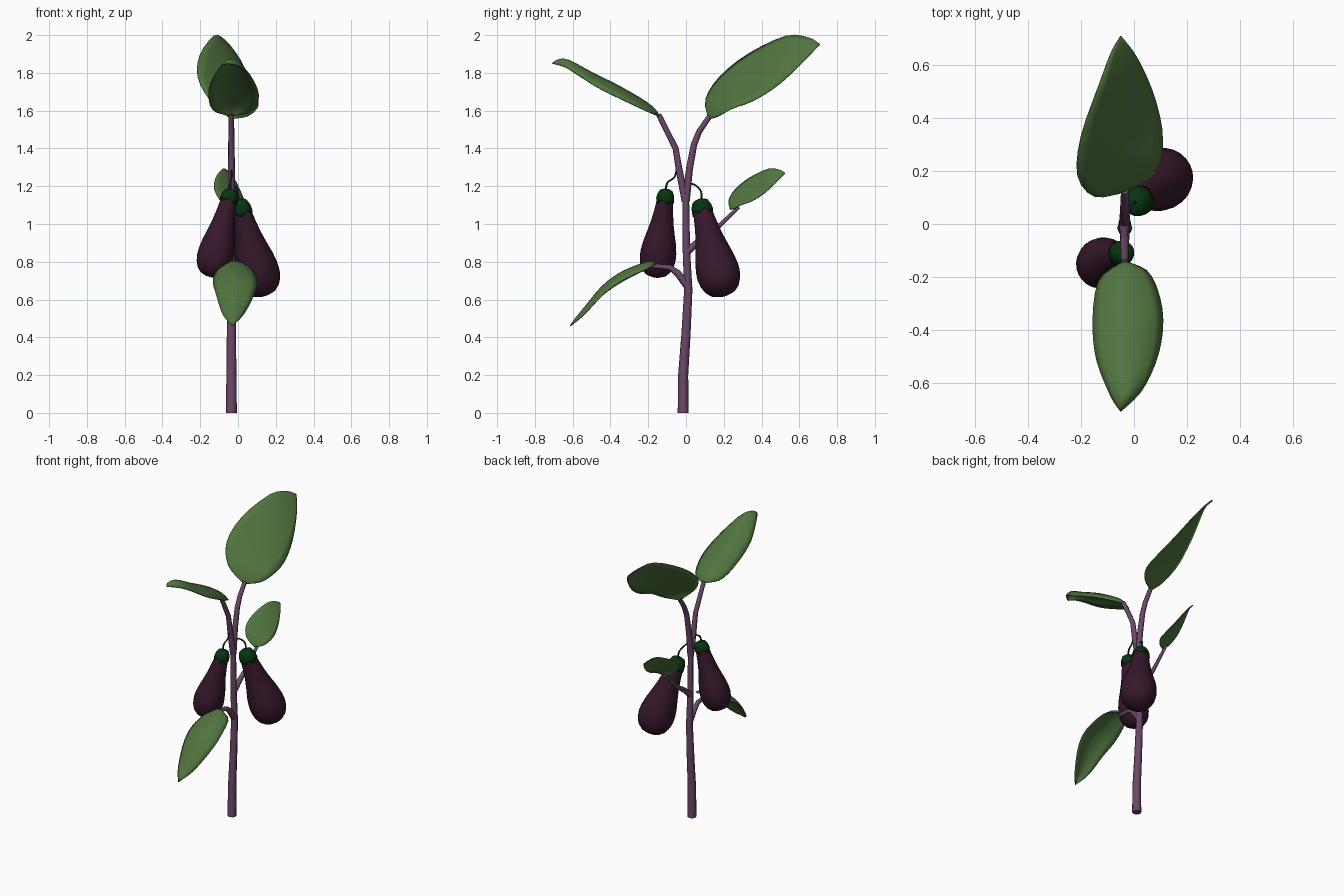
import bpy, bmesh, math
from mathutils import Vector

if "Cube" in bpy.data.objects:
    bpy.data.objects.remove(bpy.data.objects["Cube"])


def material(name, rgb):
    m = bpy.data.materials.new(name)
    m.diffuse_color = (*rgb, 1)
    m.use_nodes = True
    m.node_tree.nodes["Principled BSDF"].inputs["Base Color"].default_value = m.diffuse_color
    return m


STEM = material("stem purple", (0.15, 0.065, 0.14))
LEAF = material("leaf green", (0.08, 0.175, 0.05))
FRUIT = material("fruit purple", (0.038, 0.009, 0.025))
CALYX = material("calyx green", (0.002, 0.035, 0.005))


def finish(name, bm, mat):
    bmesh.ops.remove_doubles(bm, verts=bm.verts, dist=1e-4)
    bmesh.ops.recalc_face_normals(bm, faces=bm.faces)
    me = bpy.data.meshes.new(name)
    bm.to_mesh(me)
    bm.free()
    me.materials.append(mat)
    for p in me.polygons:
        p.use_smooth = True
    ob = bpy.data.objects.new(name, me)
    bpy.context.collection.objects.link(ob)
    return ob


def spline(pts, t):
    """Catmull-Rom position at t in 0..1"""
    p = [Vector(q) for q in pts]
    p = [2 * p[0] - p[1]] + p + [2 * p[-1] - p[-2]]
    f = t * (len(pts) - 1)
    i = min(int(f), len(pts) - 2)
    u = f - i
    a, b, c, d = p[i:i + 4]
    return 0.5 * (2 * b + (c - a) * u + (2 * a - 5 * b + 4 * c - d) * u * u
                  + (3 * b - a - 3 * c + d) * u ** 3)


def tube(name, pts, radii, mat, smooth_steps=0):
    if smooth_steps:
        pts = [spline(pts, k / smooth_steps) for k in range(smooth_steps + 1)]
    cu = bpy.data.curves.new(name, "CURVE")
    cu.dimensions = "3D"
    cu.bevel_depth = 1
    cu.bevel_resolution = 2
    cu.use_fill_caps = True
    s = cu.splines.new("POLY")
    s.points.add(len(pts) - 1)
    for k, q in enumerate(pts):
        s.points[k].co = (*q, 1)
        s.points[k].radius = radii[0] + (radii[1] - radii[0]) * k / (len(pts) - 1)
    s.use_smooth = True
    cu.materials.append(mat)
    ob = bpy.data.objects.new(name, cu)
    bpy.context.collection.objects.link(ob)


def leaf(name, base, tip, left, right, arch, rows=18, cols=8):
    """Surface between two margins, arched up along the midrib"""
    bm = bmesh.new()
    L, R = [base] + left + [tip], [base] + right + [tip]
    grid = []
    for i in range(rows + 1):
        t = i / rows
        a, b = spline(L, t), spline(R, t)
        row = []
        for j in range(cols + 1):
            u = j / cols
            q = a.lerp(b, u)
            q.z += arch * math.sin(math.pi * t) ** 0.7 * (1 - (2 * u - 1) ** 2) if 0 < i < rows else 0
            row.append(bm.verts.new(q))
        grid.append(row)
    for r0, r1 in zip(grid, grid[1:]):
        for j in range(cols):
            bm.faces.new((r0[j], r0[j + 1], r1[j + 1], r1[j]))
    ob = finish(name, bm, LEAF)
    so = ob.modifiers.new("thickness", "SOLIDIFY")
    so.thickness = 0.006
    so.offset = 0


def lathe(name, profile, start, end, mat, seg=24, lobes=0, lobe_depth=0.0):
    """Revolve (radius, distance) about the axis start-end; the last ring may be lobed"""
    start, end = Vector(start), Vector(end)
    rot = Vector((0, 0, 1)).rotation_difference(end - start)
    bm = bmesh.new()
    rings = []
    for k, (r, s) in enumerate(profile):
        ring = []
        for j in range(seg):
            a = 2 * math.pi * j / seg
            d = lobe_depth * math.cos(lobes * a) if k == len(profile) - 1 else 0
            ring.append(bm.verts.new(start + rot @ Vector((r * math.cos(a), r * math.sin(a), s + d))))
        rings.append(ring)
    for r0, r1 in zip(rings, rings[1:]):
        for j in range(seg):
            n = (j + 1) % seg
            bm.faces.new((r0[j], r0[n], r1[n], r1[j]))
    return finish(name, bm, mat)


# Stem and branches
X = -0.035
def side(*yz):
    return [(X, y, z) for y, z in yz]

tube("main_stem", side((-.015, 0), (-.015, .2), (0, .42), (.012, .65), (.002, .86), (0, 1.1), (-.005, 1.2)),
     (.029, .015), STEM)
tube("front_top_branch", side((-.003, 1.12), (-.035, 1.28), (-.055, 1.4), (-.145, 1.58)), (.02, .014), STEM)
tube("back_top_branch", side((0, 1.12), (.018, 1.29), (.042, 1.42), (.07, 1.49), (.125, 1.57)), (.02, .014), STEM)
tube("front_low_branch", side((.01, .67), (-.045, .74), (-.085, .77), (-.18, .778)), (.022, .011), STEM)
tube("back_low_branch", side((0, .85), (.07, .91), (.15, .965), (.28, 1.09)), (.021, .009), STEM)

# Leaves: left and right margins between base and tip
base = (-.04, .12, 1.555)
tip = (-.05, .71, 1.95)
left = [(-.15, .105, 1.66), (-.213, .18, 1.78), (-.20, .33, 1.90), (-.13, .53, 1.995), (-.085, .65, 1.985)]
right = [(.05, .17, 1.57), (.10, .24, 1.61), (.105, .36, 1.655), (.07, .50, 1.745), (.01, .63, 1.87)]
leaf("back_top_leaf", base, tip, left, right, 0.01)

def shrink(q):
    return Vector((-.04, .235, 1.075)) + (Vector(q) - Vector(base)) * 0.49

leaf("back_low_leaf", shrink(base), shrink(tip), [shrink(q) for q in left], [shrink(q) for q in right], 0.005)
leaf("front_top_leaf", (-.035, -.14, 1.57), (-.05, -.708, 1.85),
     [(-.13, -.21, 1.60), (-.155, -.36, 1.675), (-.142, -.51, 1.75), (-.09, -.645, 1.835)],
     [(.06, -.19, 1.59), (.107, -.33, 1.655), (.095, -.48, 1.73), (.035, -.62, 1.82)], 0.062)
leaf("front_low_leaf", (-.03, -.16, .785), (-.03, -.612, .46),
     [(-.10, -.20, .765), (-.132, -.33, .70), (-.115, -.44, .625), (-.08, -.54, .52)],
     [(.065, -.20, .765), (.10, -.34, .70), (.085, -.44, .625), (.03, -.54, .52)], 0.05)

# Fruits with calyx and hanging stalk
SHAPE = [(0, 0), (.40, 0), (.46, .08), (.53, .2), (.63, .33), (.77, .46), (.91, .58), (.99, .69), (1, .77),
         (.94, .85), (.8, .92), (.58, .97), (.3, .994), (0, 1)]
CAP = [(0, -.036), (.2, -.035), (.36, -.027), (.46, -.005), (.49, .012), (.5, .028)]


def fruit(name, start, end, radius, stalk):
    length = (Vector(end) - Vector(start)).length
    lathe(name, [(r * radius, s * length) for r, s in SHAPE], start, end, FRUIT)
    cap = lathe(name + "_calyx", [(r * radius, s * radius / .1) for r, s in CAP], start, end, CALYX,
                seg=30, lobes=5, lobe_depth=.01)
    so = cap.modifiers.new("thickness", "SOLIDIFY")
    so.thickness = 0.004
    tube(name + "_stalk", stalk, (.004, .006), CALYX, 12)


fruit("front_fruit", (-.043, -.108, 1.15), (-.147, -.162, .72), .096,
      [(X, -.045, 1.32), (X, -.06, 1.25), (-.04, -.098, 1.22), (-.042, -.108, 1.175)])
fruit("back_fruit", (.012, .082, 1.09), (.138, .2, .622), .115,
      [(X, .005, 1.22), (-.02, .05, 1.205), (-.002, .08, 1.17), (.005, .08, 1.115)])
